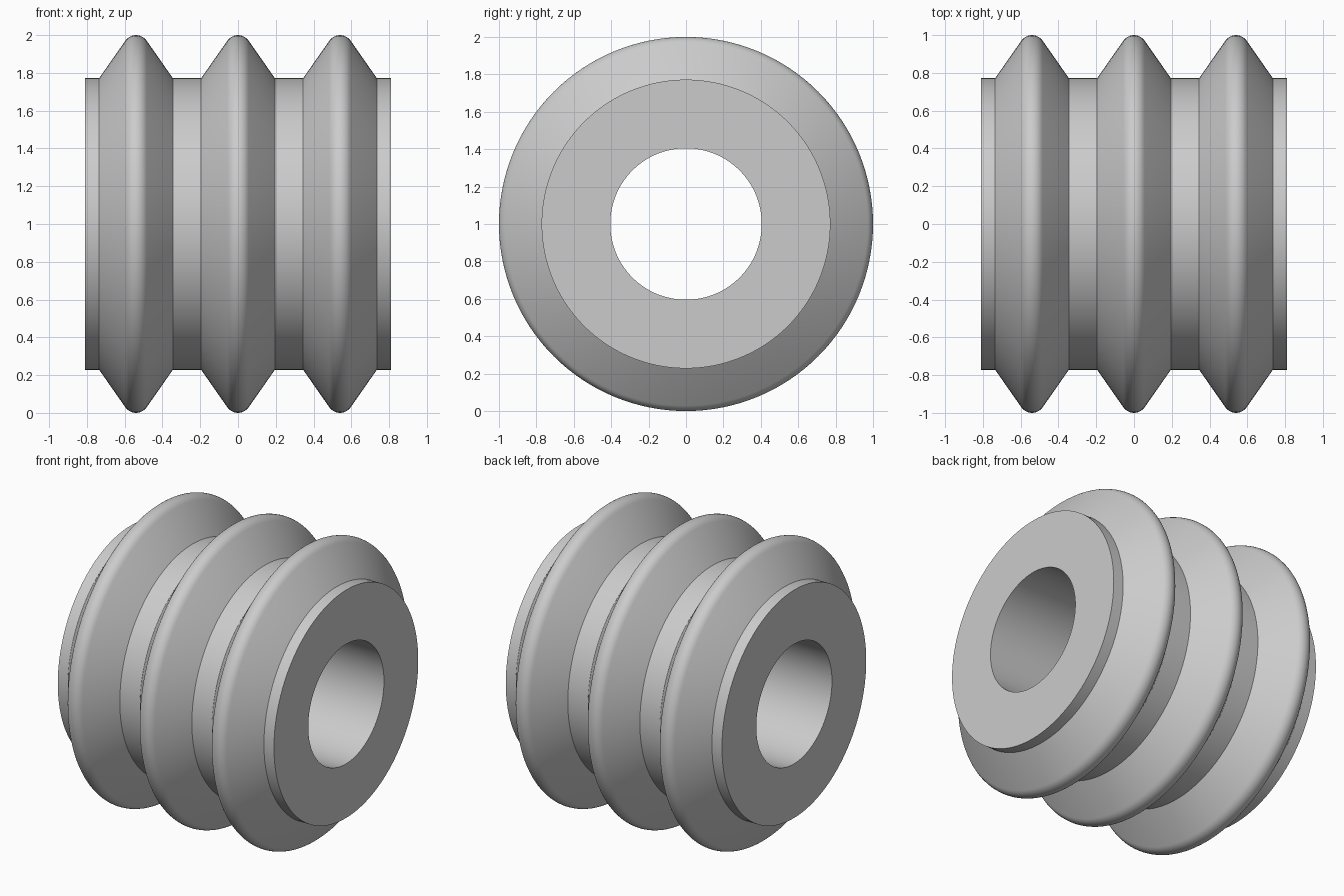
import bpy, bmesh, math
from mathutils import Vector, Matrix

cube = bpy.data.objects.get("Cube")
if cube:
    bpy.data.objects.remove(cube, do_unlink=True)

HALF_LENGTH, BORE, BODY, RIM = 0.81, 0.405, 0.772, 1.0
PITCH, RIB_HALF, TIP = 0.54, 0.195, 0.0686
SEGMENTS, TIP_STEPS = 128, 10
FLANK_ANGLE = math.radians(35)   # direction of the flank normal

# Plain grey material
grey = bpy.data.materials.new("plain grey")
grey.use_nodes = True
colour = (0.6, 0.6, 0.6, 1)
grey.diffuse_color = colour
grey.node_tree.nodes["Principled BSDF"].inputs["Base Color"].default_value = colour


def rib(centre):
    """Half section of a V-shaped rib with a rounded tip, as (x, radius)."""
    points = [(centre - RIB_HALF, BODY)]
    for i in range(TIP_STEPS + 1):
        a = math.pi - FLANK_ANGLE - (math.pi - 2 * FLANK_ANGLE) * i / TIP_STEPS
        points.append((centre + TIP * math.cos(a), RIM - TIP + TIP * math.sin(a)))
    return points + [(centre + RIB_HALF, BODY)]


# Closed section: bore, end faces, body and three ribs
profile = [(-HALF_LENGTH, BORE), (-HALF_LENGTH, BODY)]
for n in (-1, 0, 1):
    profile += rib(n * PITCH)
profile += [(HALF_LENGTH, BODY), (HALF_LENGTH, BORE)]

# Spin the section around the x axis
bm = bmesh.new()
verts = [bm.verts.new((x, 0, r)) for x, r in profile]
edges = [bm.edges.new((v, verts[(i + 1) % len(verts)])) for i, v in enumerate(verts)]
bmesh.ops.spin(bm, geom=verts + edges, cent=(0, 0, 0), axis=(1, 0, 0),
               angle=math.tau, steps=SEGMENTS, use_merge=True)
bmesh.ops.remove_doubles(bm, verts=bm.verts, dist=0.0001)
bmesh.ops.recalc_face_normals(bm, faces=bm.faces)
bmesh.ops.transform(bm, matrix=Matrix.Translation(Vector((0, 0, RIM))), verts=bm.verts)

mesh = bpy.data.meshes.new("ribbed_sleeve")
bm.to_mesh(mesh)
bm.free()
mesh.materials.append(grey)
sleeve = bpy.data.objects.new("ribbed_sleeve", mesh)
bpy.context.collection.objects.link(sleeve)

# Smooth shading with sharp section corners
bpy.ops.object.select_all(action="DESELECT")
sleeve.select_set(True)
bpy.context.view_layer.objects.active = sleeve
bpy.ops.object.shade_smooth_by_angle(angle=math.radians(30))
